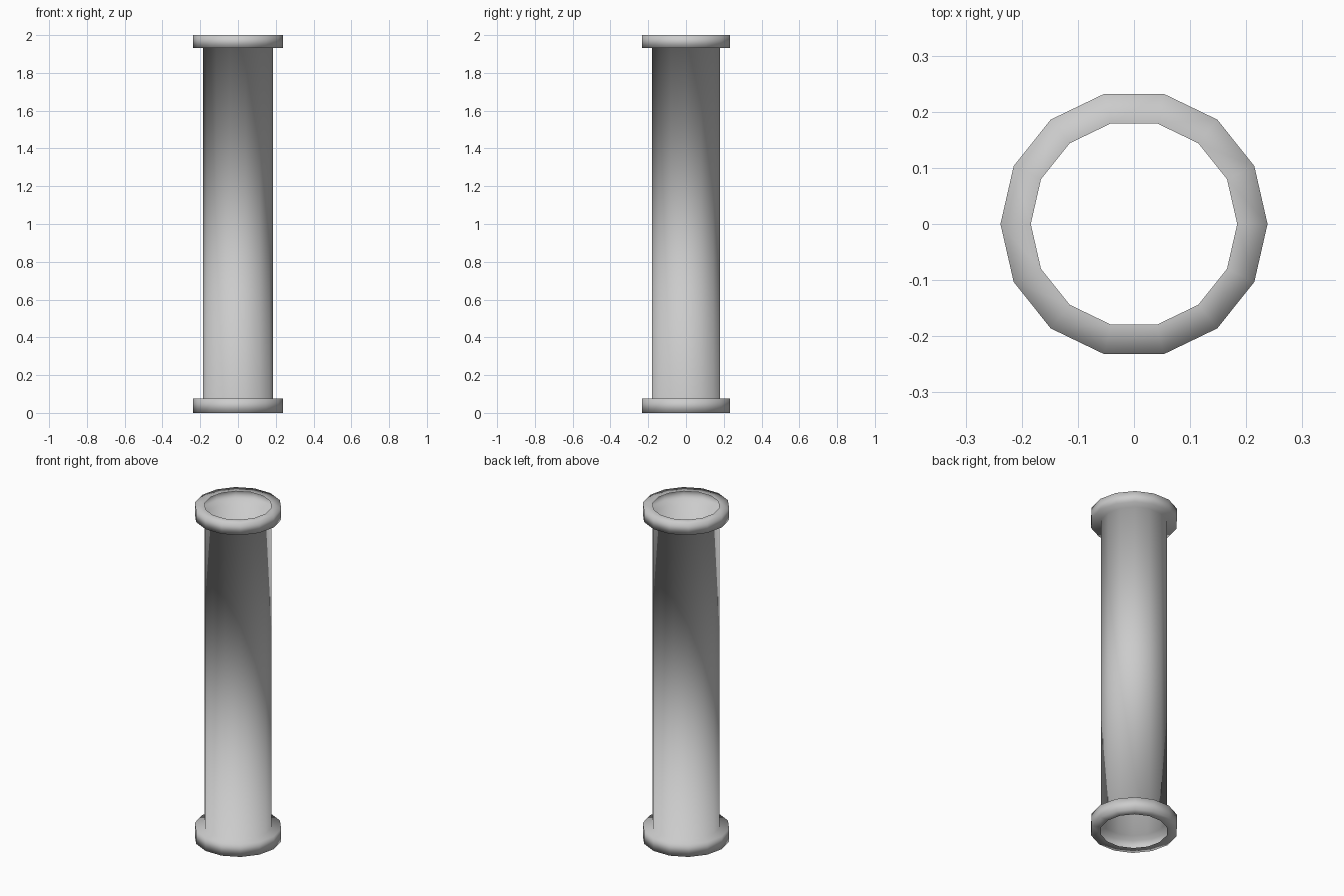
import bpy
import math

if "Cube" in bpy.data.objects:
    bpy.data.objects.remove(bpy.data.objects["Cube"])

SIDES = 14
R_TUBE, R_RIM = 0.184, 0.238

# Half section (radius, height): thin single-wall tube with a raised hollow rim at each end
profile = [
    (R_TUBE, 0.0), (R_RIM, 0.0), (R_RIM, 0.077), (R_TUBE, 0.077),
    (R_TUBE, 1.932), (R_RIM, 1.932), (R_RIM, 2.0), (R_TUBE, 2.0),
]


def lathe(name, section, sides):
    verts, faces = [], []
    for r, z in section:
        for j in range(sides):
            a = 2 * math.pi * j / sides
            verts.append((r * math.cos(a), r * math.sin(a), z))
    for i in range(len(section) - 1):
        for j in range(sides):
            k = (j + 1) % sides
            faces.append((i * sides + j, i * sides + k,
                          (i + 1) * sides + k, (i + 1) * sides + j))
    mesh = bpy.data.meshes.new(name)
    mesh.from_pydata(verts, [], faces)
    mesh.update()
    obj = bpy.data.objects.new(name, mesh)
    bpy.context.collection.objects.link(obj)
    # Smooth throughout, as the shading flows over the rim corners
    for p in mesh.polygons:
        p.use_smooth = True
    return obj


# Pipe with both end rims, open at the ends
lathe("flanged_pipe", profile, SIDES)
